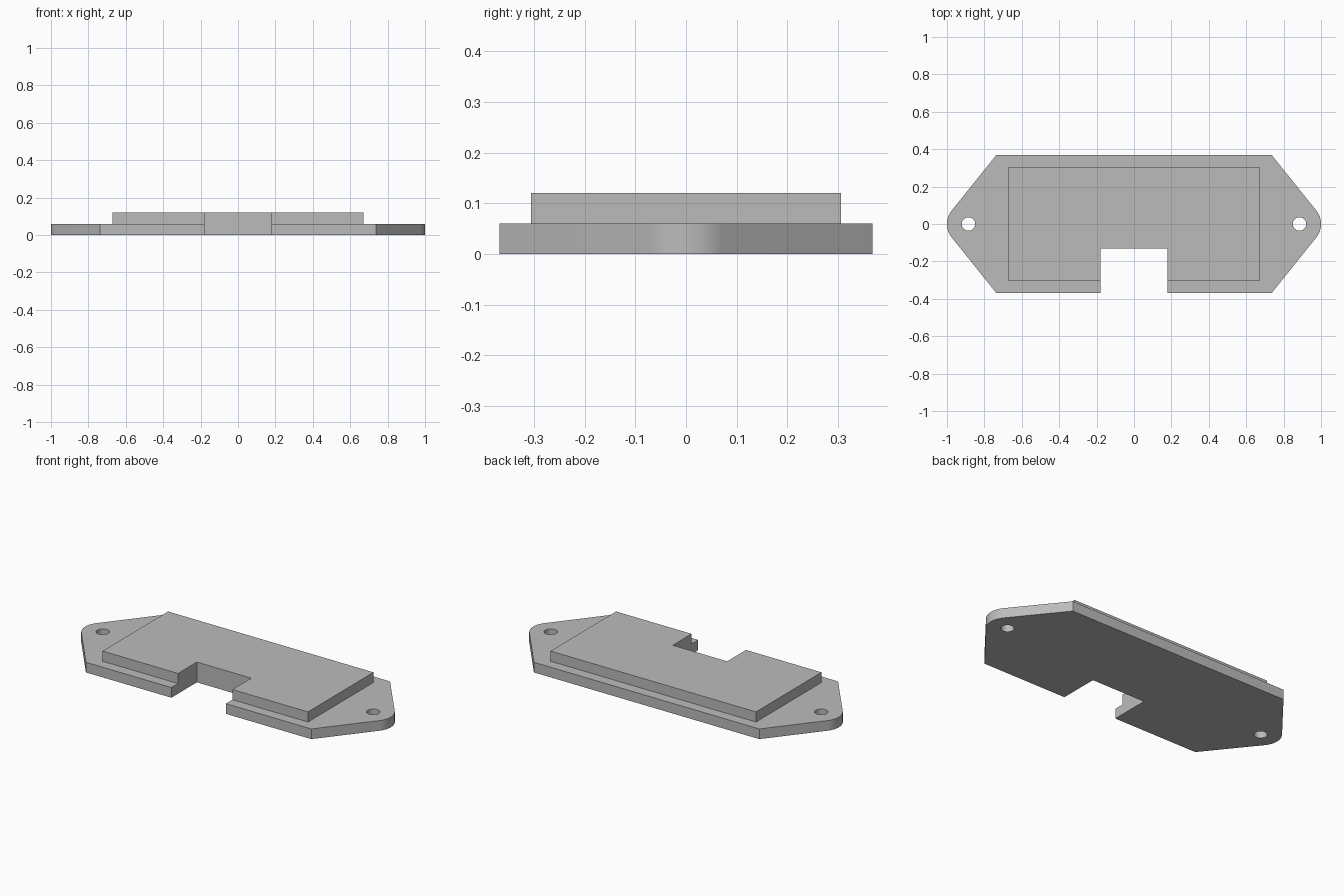
import bpy
from math import radians, cos, sin, atan2, acos, hypot

cube = bpy.data.objects.get("Cube")
if cube:
    bpy.data.objects.remove(cube, do_unlink=True)

THICK = 0.06
HALF_X, HALF_Y = 0.737, 0.368      # straight part of the base
LID_X, LID_Y = 0.672, 0.306        # raised plate
NOTCH_X, NOTCH_Y = 0.178, -0.13    # cut-out in the front edge
EAR_X, EAR_R, HOLE_R = 0.885, 0.115, 0.036

grey = bpy.data.materials.new("plain grey")
grey.use_nodes = True
colour = (0.5, 0.5, 0.5, 1)
grey.diffuse_color = colour
grey.node_tree.nodes["Principled BSDF"].inputs["Base Color"].default_value = colour


def arc(cx, radius, start, end, steps):
    """Points on a circle centred on the x axis."""
    angles = [start + (end - start) * i / steps for i in range(steps + 1)]
    return [(cx + radius * cos(a), radius * sin(a)) for a in angles]


def notch(front):
    """Cut-out corners, from left to right along the front edge."""
    return [(-NOTCH_X, front), (-NOTCH_X, NOTCH_Y), (NOTCH_X, NOTCH_Y), (NOTCH_X, front)]


def plate(name, loops, bottom):
    """Extrude closed outlines (the first outer, the rest holes) into a solid plate."""
    curve = bpy.data.curves.new(name, 'CURVE')
    curve.dimensions = '2D'
    curve.fill_mode = 'BOTH'
    curve.extrude = THICK / 2
    for loop in loops:
        spline = curve.splines.new('POLY')
        spline.points.add(len(loop) - 1)
        for point, (x, y) in zip(spline.points, loop):
            point.co = (x, y, 0, 1)
        spline.use_cyclic_u = True
    obj = bpy.data.objects.new(name, curve)
    bpy.context.collection.objects.link(obj)
    obj.location.z = bottom + THICK / 2
    bpy.ops.object.select_all(action='DESELECT')
    obj.select_set(True)
    bpy.context.view_layer.objects.active = obj
    bpy.ops.object.convert(target='MESH')
    obj = bpy.context.object
    # Weld the caps to the walls so normals are consistent
    bpy.ops.object.mode_set(mode='EDIT')
    bpy.ops.mesh.select_all(action='SELECT')
    bpy.ops.mesh.remove_doubles(threshold=0.0005)
    bpy.ops.mesh.normals_make_consistent(inside=False)
    bpy.ops.object.mode_set(mode='OBJECT')
    obj.data.materials.clear()
    obj.data.materials.append(grey)
    bpy.ops.object.shade_smooth_by_angle(angle=radians(30))
    return obj


# Base: sloping sides run tangent into the rounded mounting ears
dx = HALF_X - EAR_X
tangent = atan2(HALF_Y, dx) - acos(EAR_R / hypot(dx, HALF_Y))
right_ear = arc(EAR_X, EAR_R, -tangent, tangent, 16)
left_ear = [(-x, -y) for x, y in right_ear]
outline = (notch(-HALF_Y) + [(HALF_X, -HALF_Y)] + right_ear
           + [(HALF_X, HALF_Y), (-HALF_X, HALF_Y)] + left_ear + [(-HALF_X, -HALF_Y)])
holes = [arc(side * EAR_X, HOLE_R, 0, radians(360), 32)[:-1] for side in (-1, 1)]
plate("mounting_base", [outline] + holes, 0)

# Raised plate sharing the same cut-out
lid = notch(-LID_Y) + [(LID_X, -LID_Y), (LID_X, LID_Y), (-LID_X, LID_Y), (-LID_X, -LID_Y)]
plate("raised_plate", [lid], THICK)
